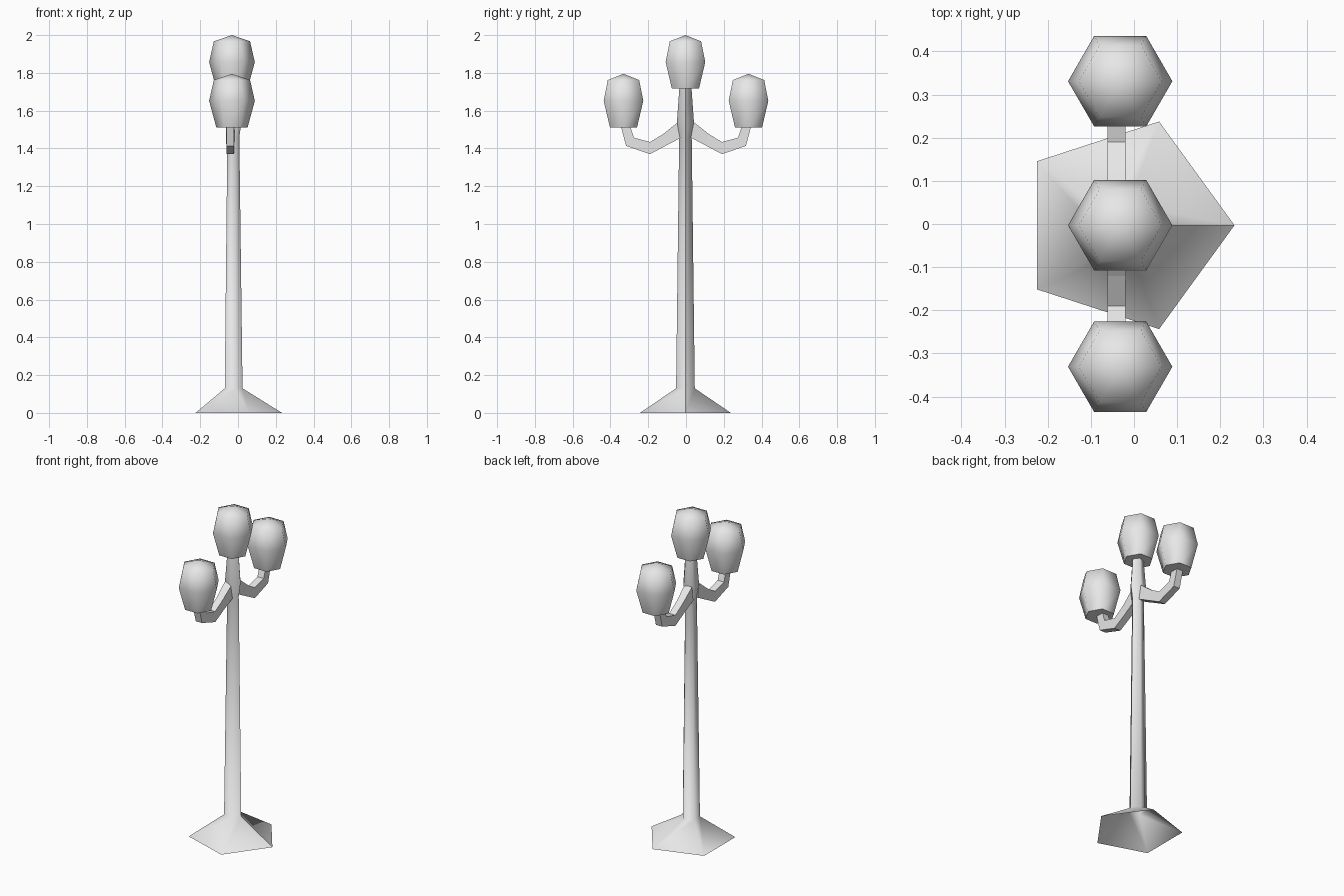
import bpy, bmesh
from math import sin, cos, tau

old = bpy.data.objects.get("Cube")
if old:
    bpy.data.objects.remove(old)

# One grey finish for the whole lamp post
grey = bpy.data.materials.new("light grey")
grey.use_nodes = True
colour = (0.8, 0.8, 0.8, 1)
grey.diffuse_color = colour
grey.node_tree.nodes["Principled BSDF"].inputs["Base Color"].default_value = colour


def finish(name, bm, smooth):
    for f in bm.faces:
        f.smooth = smooth
    mesh = bpy.data.meshes.new(name)
    bm.to_mesh(mesh)
    bm.free()
    mesh.materials.append(grey)
    obj = bpy.data.objects.new(name, mesh)
    bpy.context.collection.objects.link(obj)
    return obj


def bridge(bm, a, b):
    """Join two rings of equal length with quads."""
    n = len(a)
    return [bm.faces.new((a[i], a[(i + 1) % n], b[(i + 1) % n], b[i])) for i in range(n)]


def lathe(bm, sides, rings):
    """Stack polygon rings given as (centre x, radius, z)."""
    loops = [[bm.verts.new((x + r * cos(tau * i / sides), r * sin(tau * i / sides), z))
              for i in range(sides)] for x, r, z in rings]
    for a, b in zip(loops, loops[1:]):
        bridge(bm, a, b)
    return loops


# Pole and open flared base in one five-sided shell
bm = bmesh.new()
loops = lathe(bm, 5, [(-0.02, 0.253, 0), (-0.028, 0.052, 0.13), (-0.028, 0.035, 1.46),
                      (-0.028, 0.047, 1.545), (-0.028, 0.033, 1.73)])
for a, b in zip(loops, loops[1:]):
    bm.edges.get((a[0], b[0])).smooth = False
finish("pole_and_base", bm, True).location.y = -0.003


# Lamp heads: six-sided, bulging, with a shallow pointed cap
def lamp(name, y, z):
    bm = bmesh.new()
    loops = lathe(bm, 6, [(0, 0.083, 0), (0, 0.121, 0.14), (0, 0.096, 0.25)])
    bottom = bm.faces.new(loops[0][::-1])
    for e in bottom.edges:
        e.smooth = False
    tip = bm.verts.new((0, 0, 0.283))
    top = loops[-1]
    for i in range(6):
        bm.faces.new((top[i], top[(i + 1) % 6], tip))
    for i in (1, 4):
        bm.edges.get((top[i], top[i + 1])).smooth = False
    finish(name, bm, True).location = (-0.032, y, z)


lamp("centre_lamp", -0.003, 1.717)
lamp("back_lamp", 0.331, 1.512)
lamp("front_lamp", -0.331, 1.512)

# Curved arms: each section is (top y, top z, bottom y, bottom z, right x, left x)
SECTIONS = [(0.034, 1.545, 0.02, 1.46, -0.064, -0.014),
            (0.12, 1.477, 0.1, 1.418, -0.062, -0.019),
            (0.19, 1.434, 0.19, 1.37, -0.062, -0.02),
            (0.275, 1.457, 0.317, 1.413, -0.062, -0.02),
            (0.298, 1.525, 0.347, 1.525, -0.062, -0.02)]

for name, side in (("back_arm", 1), ("front_arm", -1)):
    bm = bmesh.new()
    loops = [[bm.verts.new((x, side * y, z)) for x, y, z in
              ((x0, ty, tz), (x1, ty, tz), (x1, by, bz), (x0, by, bz))]
             for ty, tz, by, bz, x0, x1 in SECTIONS]
    for a, b in zip(loops, loops[1:]):
        bridge(bm, a, b)
    bm.faces.new(loops[0])
    bm.faces.new(loops[-1])
    bmesh.ops.recalc_face_normals(bm, faces=bm.faces)
    finish(name, bm, False)
